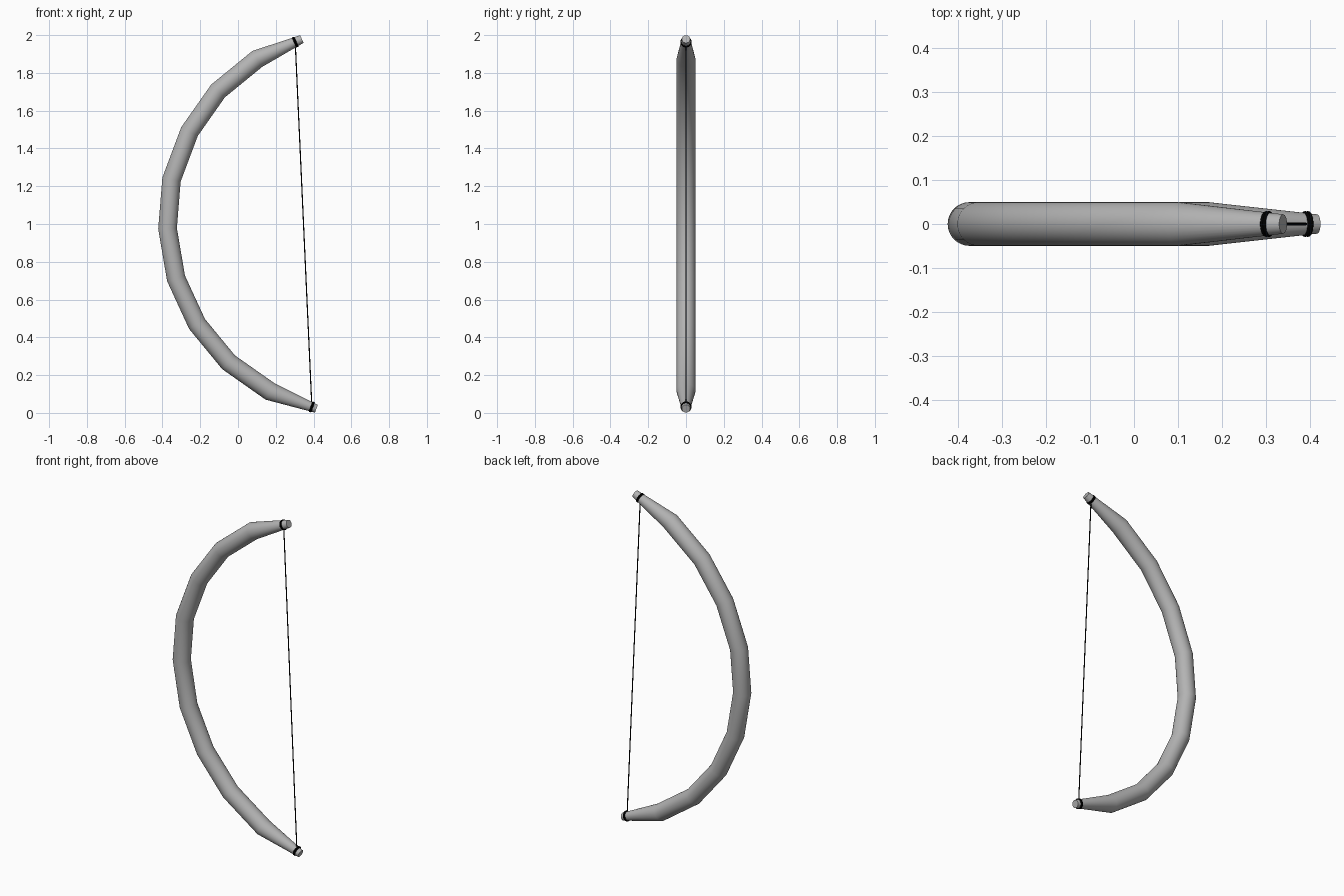
import bpy, bmesh, math
from mathutils import Vector

if "Cube" in bpy.data.objects:
    bpy.data.objects.remove(bpy.data.objects["Cube"])


def material(name, value):
    m = bpy.data.materials.new(name)
    m.diffuse_color = (value, value, value, 1)
    m.use_nodes = True
    m.node_tree.nodes["Principled BSDF"].inputs["Base Color"].default_value = m.diffuse_color
    return m


dark = material("dark_cord", 0.0)
grey = material("grey_wood", 0.45)


def tube(name, points, radii, sides, mat):
    """Capped tube along a path in the XZ plane."""
    pts = [Vector((x, 0, z)) for x, z in points]
    bm = bmesh.new()
    rings = []
    for i, p in enumerate(pts):
        a = (p - pts[max(i - 1, 0)]).normalized()
        b = (pts[min(i + 1, len(pts) - 1)] - p).normalized()
        t = (a + b).normalized()
        side = Vector((0, 1, 0))
        up = t.cross(side)
        rings.append([bm.verts.new(p + radii[i] * (math.cos(k) * up + math.sin(k) * side))
                      for k in (2 * math.pi * j / sides for j in range(sides))])
    for r, s in zip(rings, rings[1:]):
        for j in range(sides):
            k = (j + 1) % sides
            bm.faces.new((r[j], r[k], s[k], s[j]))
    bm.faces.new(rings[0])
    bm.faces.new(rings[-1])
    bmesh.ops.recalc_face_normals(bm, faces=bm.faces)
    me = bpy.data.meshes.new(name)
    bm.to_mesh(me)
    bm.free()
    me.materials.append(mat)
    ob = bpy.data.objects.new(name, me)
    bpy.context.collection.objects.link(ob)
    smooth(ob)
    return ob


def smooth(ob):
    bpy.ops.object.select_all(action='DESELECT')
    ob.select_set(True)
    bpy.context.view_layer.objects.active = ob
    bpy.ops.object.shade_smooth_by_angle(angle=math.radians(40))


# Curved bow stave with tapered ends
path = [(0.338, 1.979), (0.102, 1.874), (-0.106, 1.704), (-0.257, 1.489),
        (-0.352, 1.235), (-0.373, 0.976), (-0.328, 0.712), (-0.217, 0.471),
        (-0.05, 0.268), (0.169, 0.114), (0.415, 0.022)]
radii = [0.022] + [0.0495] * (len(path) - 2) + [0.022]
tube("bow_stave", path, radii, 32, grey)

# String between the two tips
top, bottom = (0.303, 1.963), (0.391, 0.032)
tube("bow_string", [top, bottom], [0.003, 0.003], 12, dark)

# Cord wrapped twice around each tip
for name, c, d in (("top", top, (0.236, 0.105)), ("bottom", bottom, (0.246, -0.092))):
    axis = Vector((d[0], 0, d[1])).normalized()
    for n, off in enumerate((-0.003, 0.003)):
        bpy.ops.mesh.primitive_torus_add(
            location=Vector((c[0], 0, c[1])) + axis * off,
            rotation=axis.to_track_quat('Z', 'Y').to_euler(),
            major_radius=0.0255, minor_radius=0.004,
            major_segments=32, minor_segments=10)
        ob = bpy.context.object
        ob.name = f"{name}_wrap_{n + 1}"
        ob.data.materials.append(dark)
        smooth(ob)
